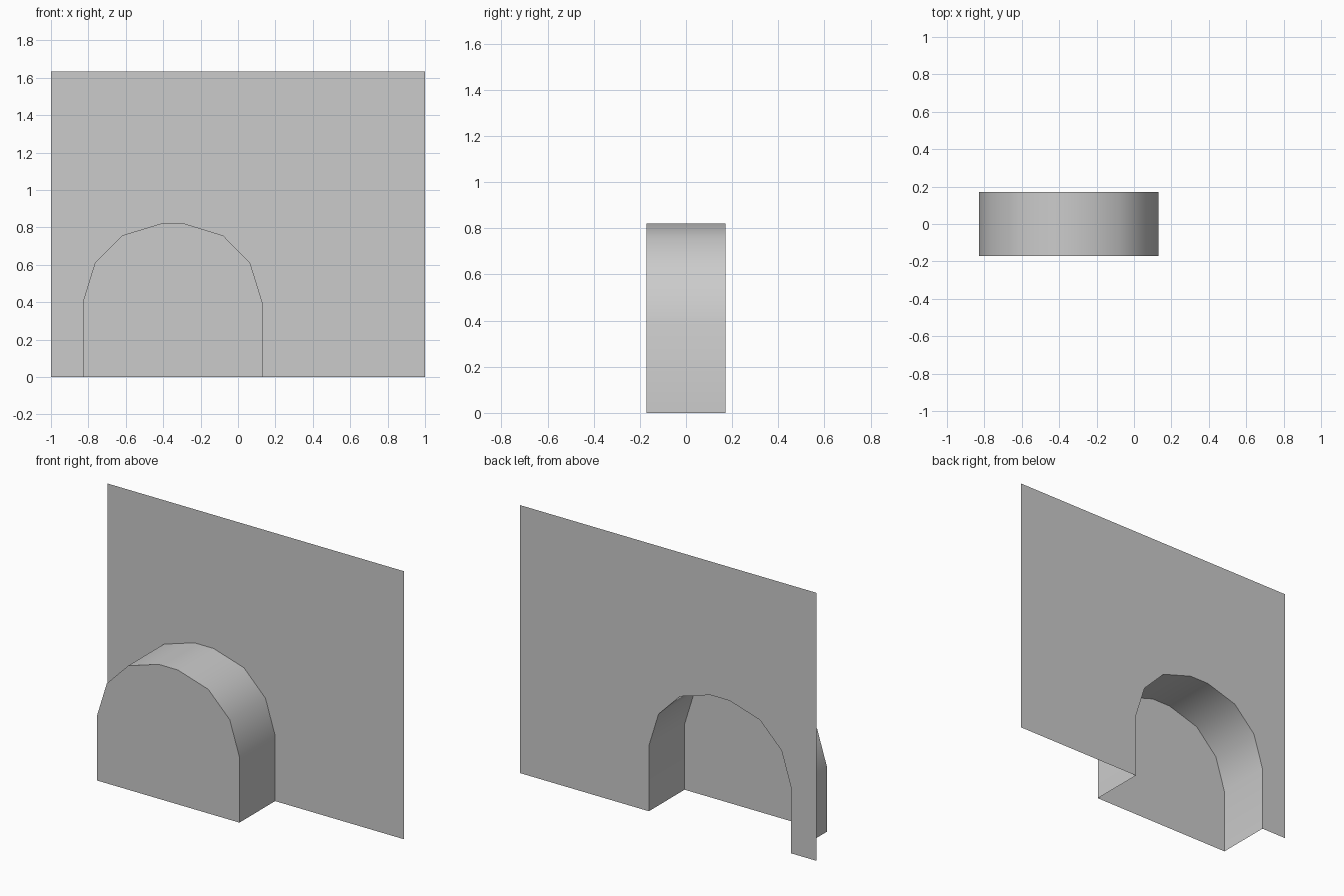
import bpy
import bmesh
import math

cube = bpy.data.objects.get("Cube")
if cube:
    bpy.data.objects.remove(cube, do_unlink=True)

FRONT, BACK, TOP = -0.172, 0.172, 1.635
CENTRE = -0.35

# Half of the arch outline, as (distance from arch centre, height)
half = [(0.48, 0), (0.48, 0.40), (0.415, 0.61), (0.27, 0.757), (0.065, 0.82)]
arch = [(CENTRE - x, z) for x, z in half] + [(CENTRE + x, z) for x, z in reversed(half)]

grey = bpy.data.materials.new("plain grey")
grey.use_nodes = True
colour = (0.6, 0.6, 0.6, 1)
grey.diffuse_color = colour
grey.node_tree.nodes["Principled BSDF"].inputs["Base Color"].default_value = colour


def make_part(name, build):
    mesh = bpy.data.meshes.new(name)
    bm = bmesh.new()
    build(bm)
    bm.to_mesh(mesh)
    bm.free()
    mesh.materials.append(grey)
    obj = bpy.data.objects.new(name, mesh)
    bpy.context.collection.objects.link(obj)
    return obj


def row(bm, outline, y):
    return [bm.verts.new((x, y, z)) for x, z in outline]


# Flat wall with an arched opening reaching the ground
def wall(bm):
    bm.faces.new(row(bm, [(-1, 0)] + arch + [(1, 0), (1, TOP), (-1, TOP)], BACK))


# Hollow arched recess, open at the back and underneath
def recess(bm):
    front, back = row(bm, arch, FRONT), row(bm, arch, BACK)
    bm.faces.new(list(reversed(front)))
    for i in range(len(arch) - 1):
        bm.faces.new((front[i], front[i + 1], back[i + 1], back[i]))
    bm.normal_update()


make_part("wall", wall)
niche = make_part("arched_recess", recess)

# Smooth the curve, keep the front rim sharp
bpy.ops.object.select_all(action="DESELECT")
niche.select_set(True)
bpy.context.view_layer.objects.active = niche
bpy.ops.object.shade_smooth_by_angle(angle=math.radians(35))
